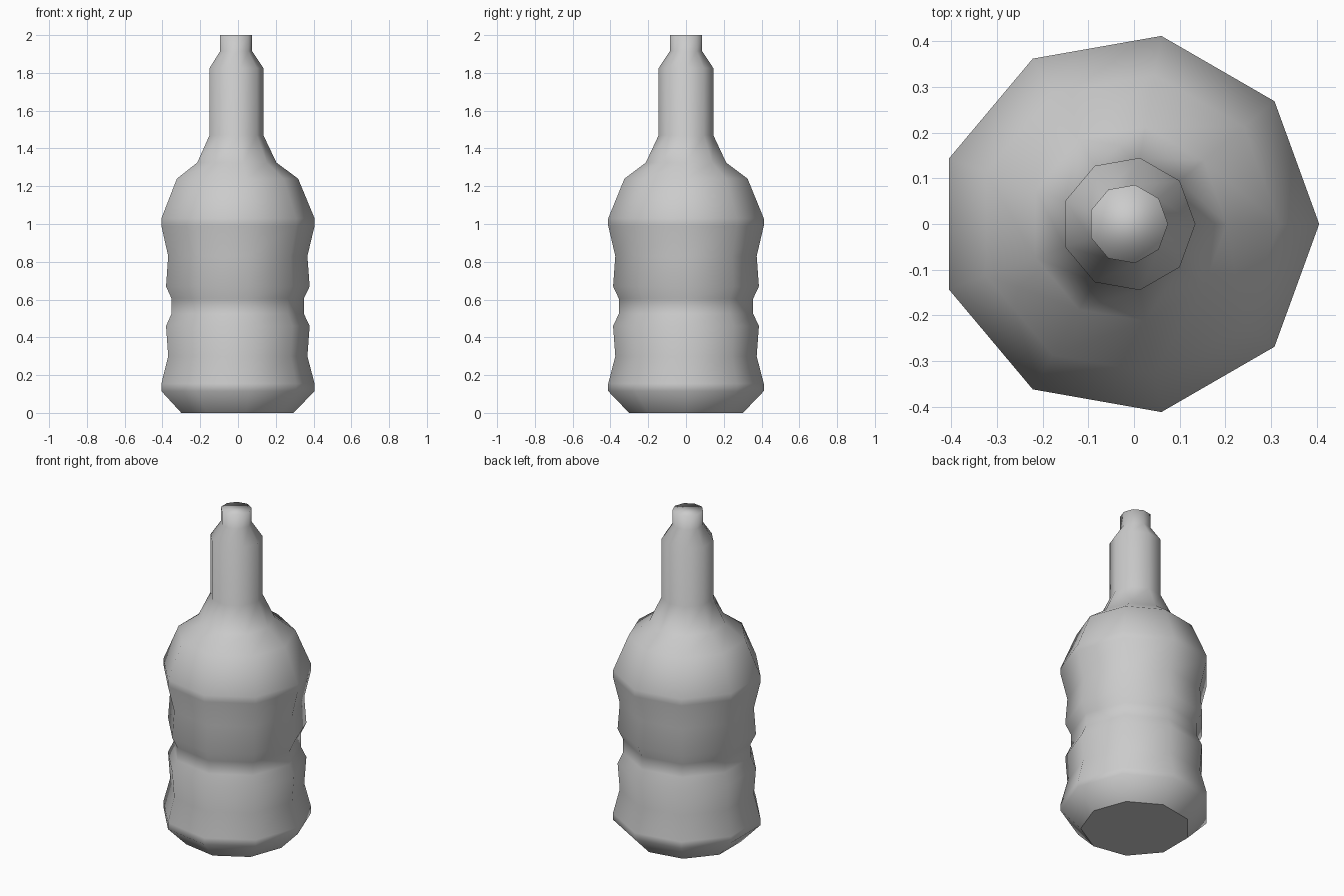
import bpy, bmesh
from math import cos, sin, tau

if "Cube" in bpy.data.objects:
    bpy.data.objects.remove(bpy.data.objects["Cube"])

SIDES = 9
CENTRE_X = -0.0126  # keeps the nine-sided outline centred on x = 0

# (radius, height) from the base up to the mouth
PROFILE = [
    (0.306, 0.0), (0.418, 0.115), (0.418, 0.155), (0.380, 0.30),
    (0.392, 0.46), (0.361, 0.525), (0.361, 0.605), (0.392, 0.67),
    (0.380, 0.83), (0.418, 0.99), (0.418, 1.03), (0.331, 1.24),
    (0.216, 1.325), (0.147, 1.47), (0.147, 1.825), (0.087, 1.915),
    (0.087, 2.0),
]

bm = bmesh.new()
rings = [[bm.verts.new((CENTRE_X + r * cos(tau * i / SIDES), r * sin(tau * i / SIDES), z))
          for i in range(SIDES)] for r, z in PROFILE]

# Wall between neighbouring rings
for low, high in zip(rings, rings[1:]):
    for i in range(SIDES):
        j = (i + 1) % SIDES
        bm.faces.new((low[i], low[j], high[j], high[i])).smooth = True

# Rounded-looking cap and flat base
bm.faces.new(rings[-1]).smooth = True
base = bm.faces.new(rings[0][::-1])
base.smooth = False
for edge in base.edges:
    edge.smooth = False

mesh = bpy.data.meshes.new("bottle")
bm.to_mesh(mesh)
bm.free()
bottle = bpy.data.objects.new("bottle", mesh)
bpy.context.collection.objects.link(bottle)
